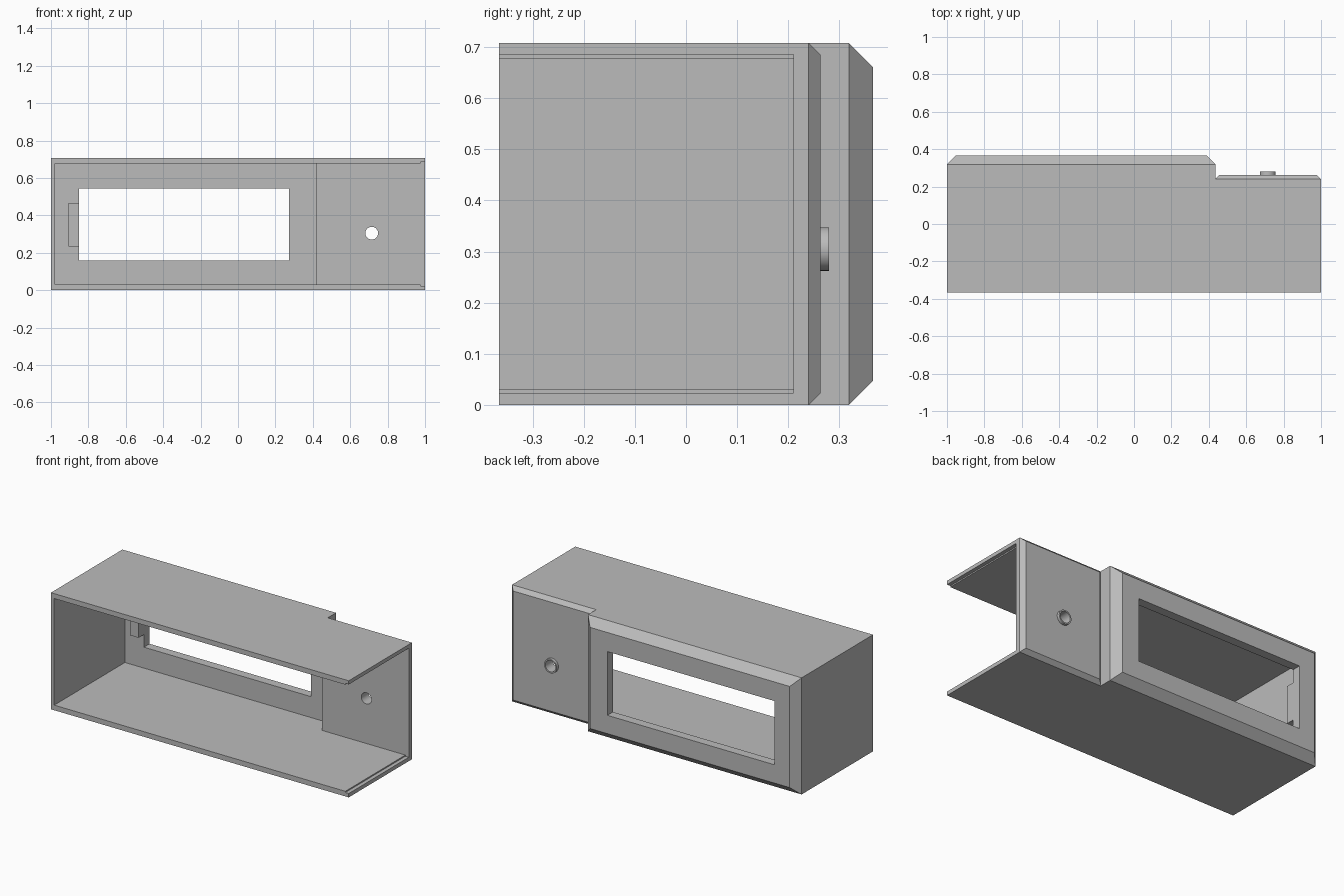
import bpy, bmesh, math
from mathutils import Matrix

cube = bpy.data.objects.get("Cube")
if cube:
    bpy.data.objects.remove(cube, do_unlink=True)

grey = bpy.data.materials.new("plain grey")
grey.use_nodes = True
grey.diffuse_color = (0.5, 0.5, 0.5, 1)
grey.node_tree.nodes["Principled BSDF"].inputs["Base Color"].default_value = (0.5, 0.5, 0.5, 1)

FRONT, HEIGHT = -0.366, 0.708


def make(name, bm):
    bmesh.ops.recalc_face_normals(bm, faces=bm.faces)
    mesh = bpy.data.meshes.new(name)
    bm.to_mesh(mesh)
    bm.free()
    mesh.materials.append(grey)
    ob = bpy.data.objects.new(name, mesh)
    bpy.context.collection.objects.link(ob)
    return ob


def block(name, x, y, z, chamfer=0.0):
    """Box between limits; a chamfer tapers an extra slab on the back."""
    bm = bmesh.new()
    rings = [(y[0], 0), (y[1], 0)]
    if chamfer:
        rings.append((y[1] + chamfer, chamfer))
    loops = []
    for yy, c in rings:
        loops.append([bm.verts.new(p) for p in (
            (x[0] + c, yy, z[0] + c), (x[1] - c, yy, z[0] + c),
            (x[1] - c, yy, z[1] - c), (x[0] + c, yy, z[1] - c))])
    for a, b in zip(loops, loops[1:]):
        for i in range(4):
            j = (i + 1) % 4
            bm.faces.new((a[i], a[j], b[j], b[i]))
    bm.faces.new(loops[0])
    bm.faces.new(loops[-1])
    return make(name, bm)


def rod(name, radius, y0, y1):
    """Cylinder along y through the socket centre."""
    bm = bmesh.new()
    place = Matrix.Translation((0.715, (y0 + y1) / 2, 0.305)) @ Matrix.Rotation(math.pi / 2, 4, 'X')
    bmesh.ops.create_cone(bm, cap_ends=True, segments=48, radius1=radius,
                          radius2=radius, depth=y1 - y0, matrix=place)
    return make(name, bm)


def combine(target, other, operation):
    mod = target.modifiers.new(operation.lower(), 'BOOLEAN')
    mod.operation, mod.solver, mod.object = operation, 'EXACT', other
    bpy.context.view_layer.update()
    graph = bpy.context.evaluated_depsgraph_get()
    mesh = bpy.data.meshes.new_from_object(target.evaluated_get(graph))
    target.modifiers.clear()
    target.data = mesh
    bpy.data.objects.remove(other, do_unlink=True)


# Outer shell: deep window section, shallower side section, socket collar
housing = block("housing", (-1, 0.435), (FRONT, 0.319), (0, HEIGHT), 0.047)
combine(housing, block("side_section", (0.435, 1), (FRONT, 0.24), (0, HEIGHT), 0.023), 'UNION')
combine(housing, rod("socket_collar", 0.0425, 0.23, 0.28), 'UNION')

# Hollow, open to the front and to the left end
combine(housing, block("cavity", (-0.978, 1.2), (-0.6, 0.21), (0.031, 0.678)), 'DIFFERENCE')
# Deeper pocket behind the window
combine(housing, block("pocket", (-0.978, 0.417), (0.1, 0.312), (0.031, 0.678)), 'DIFFERENCE')
# Shallow rebate round the open end
combine(housing, block("end_rebate", (0.977, 1.2), (-0.6, 0.21), (0.0235, 0.6855)), 'DIFFERENCE')
# Window and socket hole
combine(housing, block("window", (-0.85, 0.272), (0.25, 0.6), (0.158, 0.545)), 'DIFFERENCE')
combine(housing, rod("socket_hole", 0.034, 0.1, 0.5), 'DIFFERENCE')

# Small stop beside the window, inside
stop = block("inner_stop", (-0.907, -0.85), (0.26, 0.312), (0.235, 0.465))

# Smooth only the round socket
bpy.ops.object.select_all(action='DESELECT')
housing.select_set(True)
bpy.context.view_layer.objects.active = housing
bpy.ops.object.shade_smooth_by_angle(angle=math.radians(30))
